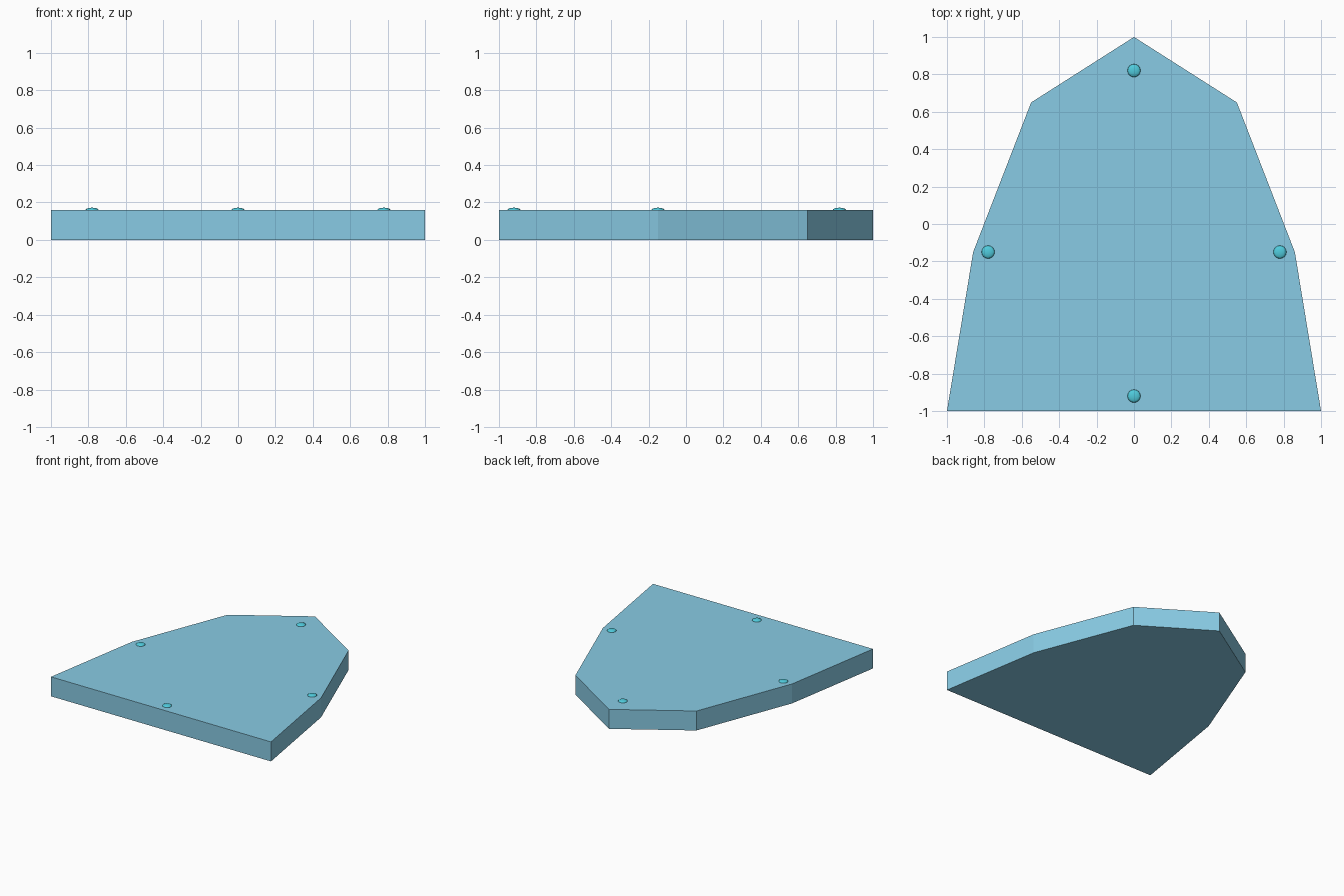
import bpy, bmesh

if "Cube" in bpy.data.objects:
    bpy.data.objects.remove(bpy.data.objects["Cube"])

def material(name, color):
    m = bpy.data.materials.new(name)
    m.diffuse_color = (*color, 1)
    m.use_nodes = True
    m.node_tree.nodes["Principled BSDF"].inputs["Base Color"].default_value = m.diffuse_color
    return m

blue = material("plate_blue", (0.25, 0.60, 0.78))
teal = material("stud_teal", (0.08, 0.60, 0.72))

HEIGHT = 0.16

# plate: mirrored tapered outline, extruded upward
half = [(1, -1), (0.86, -0.15), (0.55, 0.65)]
outline = half + [(0, 1)] + [(-x, y) for x, y in reversed(half)]
bm = bmesh.new()
base = bm.faces.new([bm.verts.new((x, y, 0)) for x, y in outline])
top = bmesh.ops.extrude_face_region(bm, geom=[base])
bmesh.ops.translate(bm, vec=(0, 0, HEIGHT),
                    verts=[g for g in top["geom"] if isinstance(g, bmesh.types.BMVert)])
bmesh.ops.recalc_face_normals(bm, faces=bm.faces)
mesh = bpy.data.meshes.new("plate")
bm.to_mesh(mesh)
bm.free()
mesh.materials.append(blue)
bpy.context.collection.objects.link(bpy.data.objects.new("plate", mesh))

# studs: low flattened domes set into the top face
spots = {"stud_back": (0, 0.82), "stud_front": (0, -0.92),
         "stud_left": (-0.78, -0.15), "stud_right": (0.78, -0.15)}
for name, (x, y) in spots.items():
    bpy.ops.mesh.primitive_uv_sphere_add(segments=16, ring_count=8, radius=0.035,
                                         location=(x, y, HEIGHT), scale=(1, 1, 0.35))
    stud = bpy.context.object
    stud.name = name
    stud.data.materials.append(teal)
    bpy.ops.object.shade_smooth()
